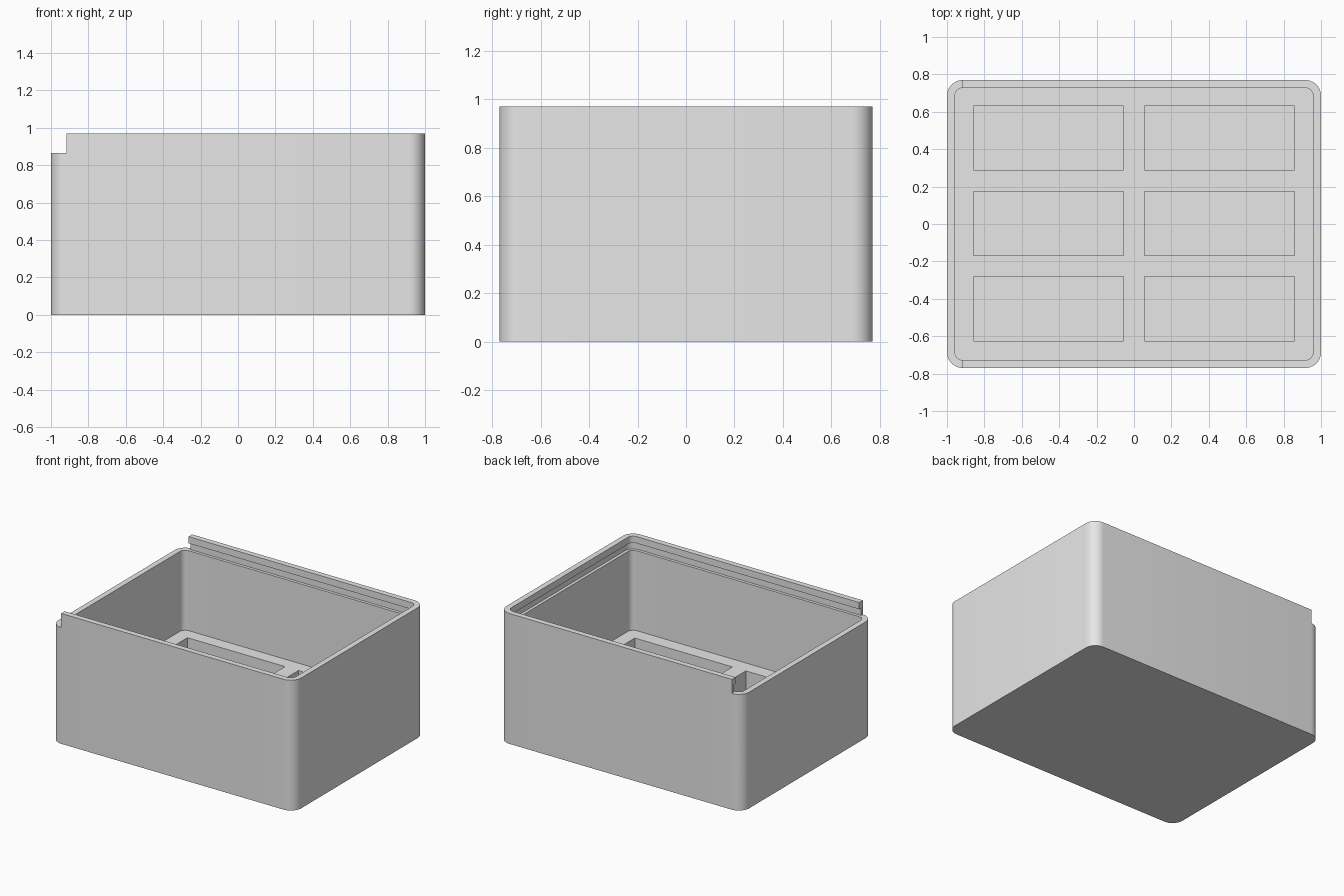
import bpy
import bmesh
from math import cos, sin, pi, radians

cube = bpy.data.objects.get("Cube")
if cube:
    bpy.data.objects.remove(cube, do_unlink=True)

# Main dimensions
HALF_X, HALF_Y, HEIGHT = 1.0, 0.77, 0.97
WALL, CORNER = 0.042, 0.085
FLOOR_TOP, BASE = 0.27, 0.045
RAIL, LIP = 0.865, 0.92       # bottom and top of the lid groove
OPEN_X = -0.917               # where the raised rails stop

grey = bpy.data.materials.new("light grey plastic")
grey.use_nodes = True
grey.diffuse_color = (0.8, 0.8, 0.8, 1)
grey.node_tree.nodes["Principled BSDF"].inputs["Base Color"].default_value = (0.8, 0.8, 0.8, 1)


def prism(name, x0, x1, y0, y1, z0, z1, radius=0.0, steps=10):
    """Upright block with optionally rounded vertical corners."""
    outline = []
    corners = [(x1, y1, -1, -1), (x0, y1, 1, -1), (x0, y0, 1, 1), (x1, y0, -1, 1)]
    for i, (x, y, sx, sy) in enumerate(corners):
        if not radius:
            outline.append((x, y))
            continue
        for k in range(steps + 1):
            a = pi / 2 * (i + k / steps)
            outline.append((x + sx * radius + radius * cos(a),
                            y + sy * radius + radius * sin(a)))
    bm = bmesh.new()
    face = bm.faces.new([bm.verts.new((x, y, z0)) for x, y in outline])
    top = bmesh.ops.extrude_face_region(bm, geom=[face])["geom"]
    bmesh.ops.translate(bm, vec=(0, 0, z1 - z0),
                        verts=[v for v in top if isinstance(v, bmesh.types.BMVert)])
    bmesh.ops.recalc_face_normals(bm, faces=bm.faces)
    mesh = bpy.data.meshes.new(name)
    bm.to_mesh(mesh)
    bm.free()
    mesh.materials.append(grey)
    obj = bpy.data.objects.new(name, mesh)
    bpy.context.collection.objects.link(obj)
    return obj


def cut(target, cutter):
    """Subtract a cutter from the target, then discard it."""
    cutter.hide_render = True
    mod = target.modifiers.new("cut", 'BOOLEAN')
    mod.operation, mod.solver, mod.object = 'DIFFERENCE', 'EXACT', cutter
    bpy.context.view_layer.objects.active = target
    bpy.ops.object.modifier_apply(modifier=mod.name)
    bpy.data.objects.remove(cutter, do_unlink=True)


# Outer body
box = prism("storage_box", -HALF_X, HALF_X, -HALF_Y, HALF_Y, 0, HEIGHT, CORNER)

# Main cavity
ix, iy = HALF_X - WALL, HALF_Y - WALL
cut(box, prism("cavity_cutter", -ix, ix, -iy, iy, FLOOR_TOP, HEIGHT + 0.1, CORNER - WALL))

# Low end where the lid slides in
cut(box, prism("entry_cutter", -1.2, OPEN_X, -1, 1, RAIL, HEIGHT + 0.1))

# Groove under the lip on three sides
g = 0.022
cut(box, prism("groove_cutter", -1.2, ix + g, -iy - g, iy + g, RAIL, LIP, CORNER - WALL + g))

# Six rectangular pockets in the thick floor
for cx in (-0.457, 0.457):
    for cy in (-0.453, 0.003, 0.46):
        cut(box, prism("pocket_cutter", cx - 0.402, cx + 0.402,
                       cy - 0.172, cy + 0.172, BASE, FLOOR_TOP + 0.1))

# Smooth the rounded corners, keep the other edges sharp
bpy.ops.object.select_all(action='DESELECT')
box.select_set(True)
bpy.context.view_layer.objects.active = box
bpy.ops.object.shade_smooth_by_angle(angle=radians(30))
